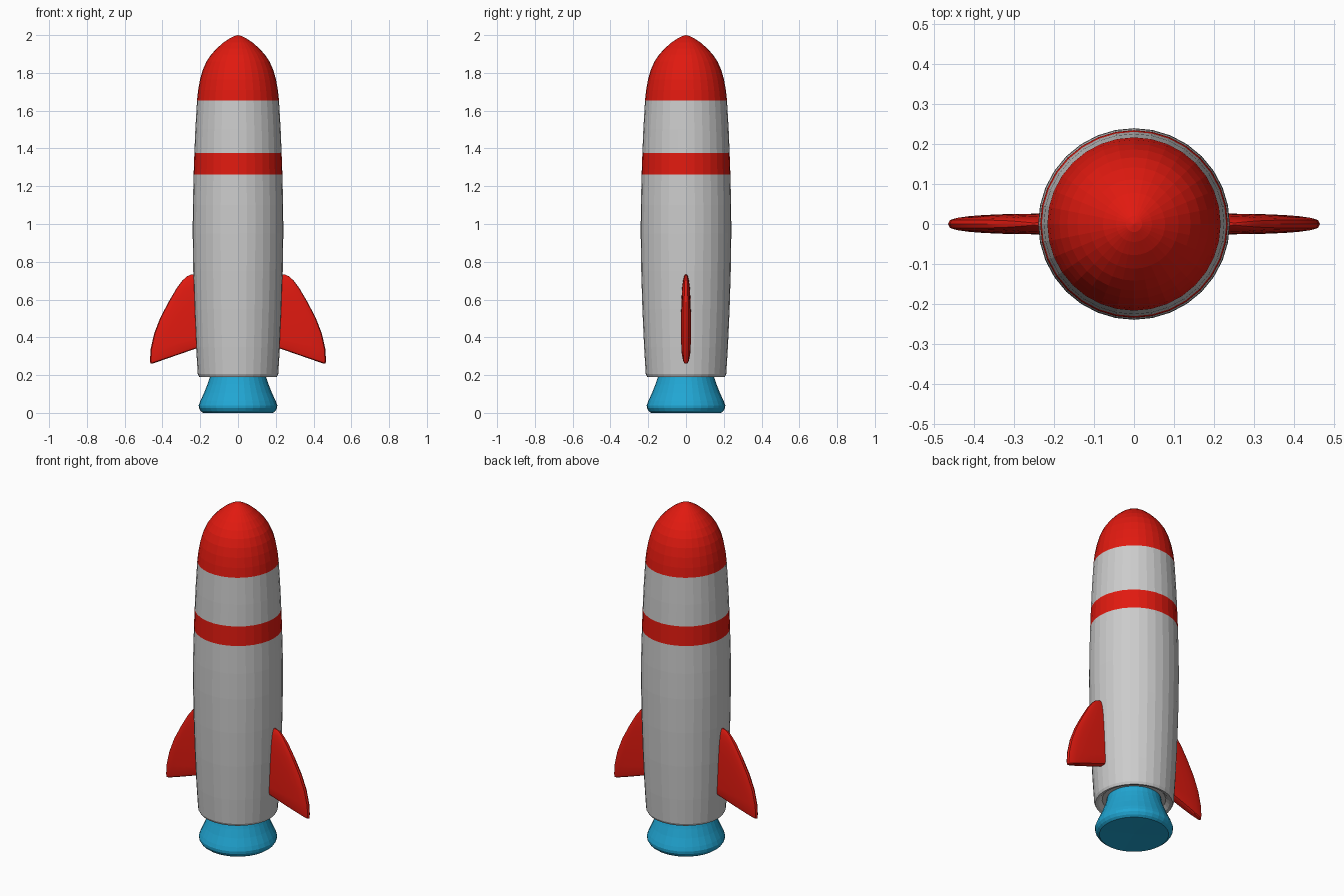
import bpy, bmesh, math

if "Cube" in bpy.data.objects:
    bpy.data.objects.remove(bpy.data.objects["Cube"])

SIDES = 32


def material(name, rgb):
    m = bpy.data.materials.new(name)
    m.diffuse_color = (*rgb, 1)
    m.use_nodes = True
    m.node_tree.nodes["Principled BSDF"].inputs["Base Color"].default_value = m.diffuse_color
    return m


RED = material("red", (0.75, 0.01, 0.005))
BLUE = material("blue", (0.015, 0.38, 0.65))


def finish(name, bm, mat):
    me = bpy.data.meshes.new(name)
    bm.to_mesh(me)
    bm.free()
    ob = bpy.data.objects.new(name, me)
    bpy.context.collection.objects.link(ob)
    if mat:
        me.materials.append(mat)
    return ob


def lathe(name, profile, mat=None):
    """Revolve (radius, z) points, listed bottom to top, around z."""
    bm = bmesh.new()
    rings = []
    for r, z in profile:
        if r == 0:
            rings.append([bm.verts.new((0, 0, z))] * SIDES)
        else:
            rings.append([bm.verts.new((r * math.cos(2 * math.pi * i / SIDES),
                                        r * math.sin(2 * math.pi * i / SIDES), z))
                          for i in range(SIDES)])
    for a, b in zip(rings, rings[1:]):
        for i in range(SIDES):
            j = (i + 1) % SIDES
            bm.faces.new(list(dict.fromkeys((a[i], a[j], b[j], b[i]))))
    return finish(name, bm, mat)


# Hull, with a shallow recess around the engine
lathe("lower_hull", [(0, 0.215), (0.17, 0.215), (0.19, 0.195), (0.206, 0.191),
                     (0.213, 0.205), (0.222, 0.35), (0.231, 0.55), (0.237, 0.75),
                     (0.24, 0.95), (0.239, 1.1), (0.235, 1.262)])
lathe("hull_stripe", [(0.235, 1.262), (0.231, 1.375)], RED)
lathe("upper_hull", [(0.231, 1.375), (0.226, 1.5), (0.217, 1.655)])

# Nose cone
lathe("nose_cone", [(0.217, 1.655), (0.211, 1.71), (0.201, 1.765), (0.187, 1.815),
                    (0.167, 1.86), (0.142, 1.897), (0.112, 1.93), (0.078, 1.96),
                    (0.045, 1.982), (0.02, 1.995), (0, 2.0)], RED)

# Engine nozzle
lathe("nozzle", [(0, 0.004), (0.185, 0.0), (0.198, 0.01), (0.207, 0.025),
                 (0.208, 0.04), (0.2, 0.062), (0.18, 0.105), (0.162, 0.15),
                 (0.15, 0.185), (0.143, 0.225)], BLUE)

# Fins: rounded cross-sections (root z, tip x, tip z, half thickness)
SLICES = [(0.352, 0.455, 0.26, 0.014), (0.355, 0.464, 0.262, 0.021),
          (0.365, 0.466, 0.28, 0.025), (0.40, 0.462, 0.34, 0.026),
          (0.46, 0.444, 0.42, 0.026), (0.53, 0.411, 0.505, 0.026),
          (0.60, 0.366, 0.59, 0.024), (0.66, 0.325, 0.66, 0.021),
          (0.70, 0.295, 0.70, 0.016), (0.722, 0.272, 0.722, 0.011),
          (0.732, 0.25, 0.732, 0.006)]
ROOT, N = 0.19, 14
bm = bmesh.new()
rows = []
for zr, xt, zt, t in SLICES:
    row = []
    for i in range(N + 1):
        a = math.pi * (i / N - 0.5)
        f = max(math.cos(a), 0) ** 0.8
        y = math.copysign(abs(math.sin(a)) ** 0.6, a) * t
        row.append(bm.verts.new((ROOT + (xt - ROOT) * f, y, zr + (zt - zr) * f)))
    rows.append(row)
for a, b in zip(rows, rows[1:]):
    for i in range(N + 1):
        j = (i + 1) % (N + 1)
        bm.faces.new((a[i], a[j], b[j], b[i]))
bm.faces.new(rows[0][::-1])
bm.faces.new(rows[-1])
bmesh.ops.recalc_face_normals(bm, faces=bm.faces)
fins = finish("fins", bm, RED)
fins.modifiers.new("mirror", 'MIRROR').use_axis = (True, False, False)
bpy.context.view_layer.objects.active = fins
fins.select_set(True)
bpy.ops.object.shade_smooth_by_angle(angle=math.radians(30))
